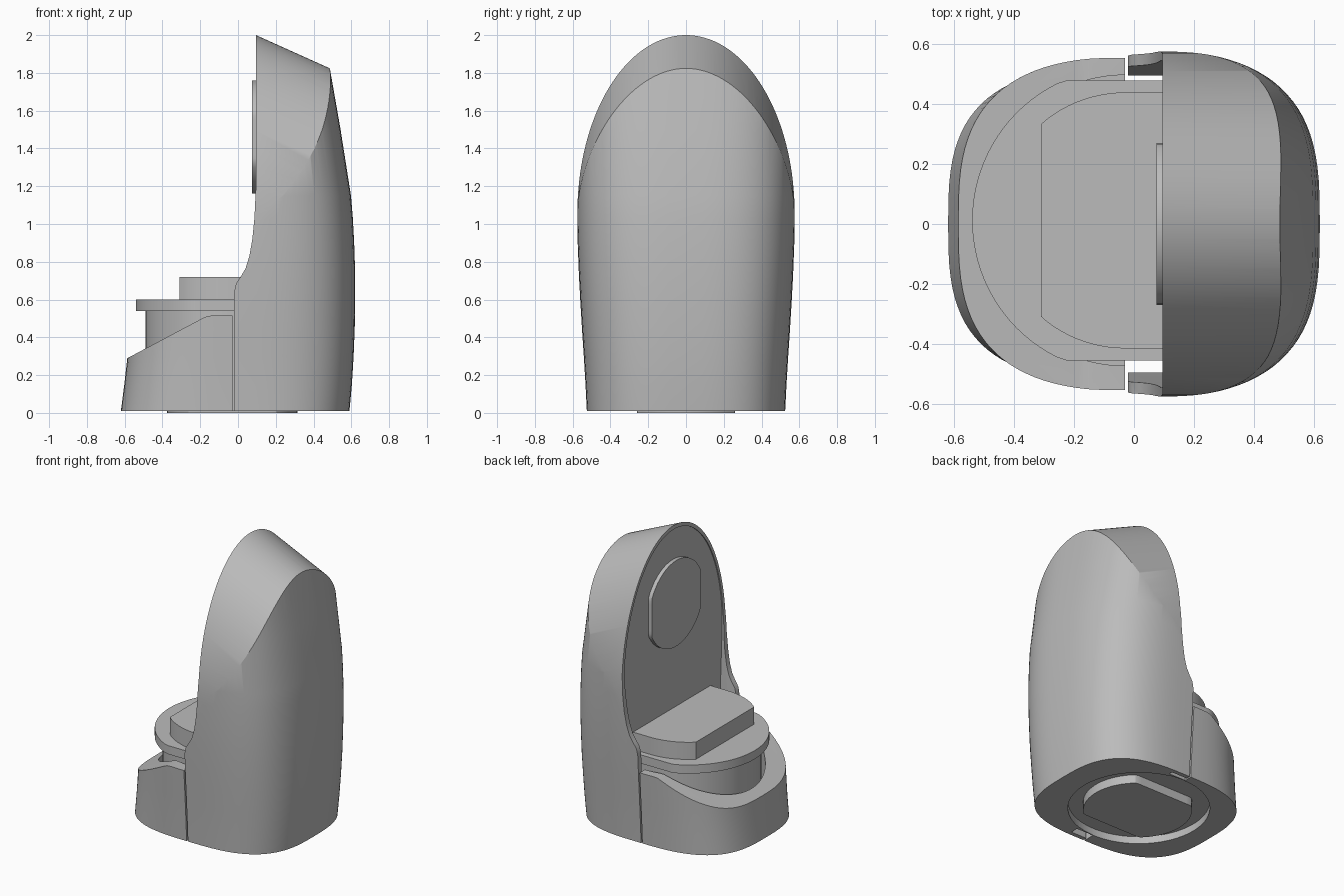
import bpy, bmesh, math
from mathutils import Vector

if "Cube" in bpy.data.objects:
    bpy.data.objects.remove(bpy.data.objects["Cube"], do_unlink=True)

grey = bpy.data.materials.new("plain_grey")
grey.use_nodes = True
COLOUR = (0.5, 0.5, 0.5, 1)
grey.diffuse_color = COLOUR
grey.node_tree.nodes["Principled BSDF"].inputs["Base Color"].default_value = COLOUR

CX, CY = -0.03, 0.012      # centre of the round pedestal


def make(name, rings):
    """Solid from a stack of closed rings with equal point counts."""
    bm = bmesh.new()
    vs = [[bm.verts.new(p) for p in ring] for ring in rings]
    n = len(vs[0])
    for a, b in zip(vs, vs[1:]):
        for i in range(n):
            j = (i + 1) % n
            bm.faces.new((a[i], a[j], b[j], b[i]))
    bm.faces.new(vs[0])
    bm.faces.new(vs[-1])
    bmesh.ops.recalc_face_normals(bm, faces=bm.faces)
    mesh = bpy.data.meshes.new(name)
    bm.to_mesh(mesh)
    bm.free()
    mesh.materials.append(grey)
    obj = bpy.data.objects.new(name, mesh)
    bpy.context.collection.objects.link(obj)
    return obj


def prism(name, points, axis, lo, hi, shear=0.0):
    """Extrude a 2D outline along x, y or z; shear drops z along x."""
    place = {"x": lambda a, b, c: (c, a, b - shear * c),
             "y": lambda a, b, c: (a, c, b),
             "z": lambda a, b, c: (a, b, c)}[axis]
    return make(name, [[place(a, b, c) for a, b in points] for c in (lo, hi)])


def boolean(obj, cutter, operation):
    """Apply a boolean and remove the cutter."""
    mod = obj.modifiers.new("cut", "BOOLEAN")
    mod.operation, mod.solver, mod.object = operation, "EXACT", cutter
    graph = bpy.context.evaluated_depsgraph_get()
    mesh = bpy.data.meshes.new_from_object(obj.evaluated_get(graph))
    obj.modifiers.clear()
    obj.data = mesh
    bpy.data.objects.remove(cutter, do_unlink=True)


def circle(r, cx=CX, cy=CY, xlim=9, ylim=9, xmin=-9, n=72):
    """Circle outline with optional flats."""
    pts = []
    for i in range(n):
        t = math.tau * (i + 0.5) / n
        x = max(xmin, min(xlim, cx + r * math.cos(t)))
        y = cy + max(-ylim, min(ylim, r * math.sin(t)))
        if not pts or (Vector(pts[-1]) - Vector((x, y))).length > 1e-5:
            pts.append((x, y))
    return pts


def d_shape(r, half, xend, xmin=-9, n=48):
    """Round towards -x, straight sides running to xend."""
    pts = [(xend, CY + half)]
    for i in range(n + 1):
        t = math.pi * (0.5 + i / n)
        x = max(xmin, CX + r * math.cos(t))
        pts.append((x, CY + max(-half, min(half, r * math.sin(t)))))
    return pts + [(xend, CY - half)]


def arch(w, h, foot, bottom, n=72):
    """Half-ellipse arch on straight legs, in y and z."""
    top = [(w * math.cos(math.pi * i / n), 1.1 + h * math.sin(math.pi * i / n))
           for i in range(n + 1)]
    return top + [(-foot, bottom), (foot, bottom)]


def body(name):
    """Drafted rounded-square column: z, left reach, right reach, half depth."""
    rows = [(0.01, 0.62, 0.59, 0.525), (0.15, 0.602, 0.603, 0.532),
            (0.3, 0.585, 0.612, 0.541), (0.45, 0.57, 0.618, 0.551),
            (0.6, 0.56, 0.62, 0.56), (0.75, 0.56, 0.62, 0.568),
            (0.9, 0.56, 0.615, 0.574), (1.03, 0.56, 0.608, 0.577),
            (1.15, 0.56, 0.598, 0.579), (1.5, 0.56, 0.543, 0.58),
            (1.82, 0.56, 0.487, 0.58), (2.2, 0.56, 0.42, 0.58)]
    n, rings = 96, []
    for z, left, right, depth in rows:
        ring = []
        for i in range(n):
            c, s = math.cos(math.tau * i / n), math.sin(math.tau * i / n)
            x = math.copysign(abs(c) ** (2 / 3), c) * (right if c > 0 else left)
            ring.append((x, math.copysign(abs(s) ** (2 / 3), s) * depth, z))
        rings.append(ring)
    return make(name, rings)


def underside_recess(obj):
    boolean(obj, prism("recess", circle(0.45), "z", -0.2, 0.06), "DIFFERENCE")


# Tall hood: column trimmed by a sloping arch, then by its front edge curve
shell = body("hood_shell")
SLOPE = 0.45
boolean(shell, prism("arch", arch(0.575, 0.9 + 0.095 * SLOPE, 0.575, -1),
                     "x", -1, 1, SLOPE), "INTERSECT")
edge = [(-0.02, -0.1), (-0.02, 0.64), (-0.01, 0.685), (0.015, 0.722),
        (0.04, 0.765), (0.06, 0.83), (0.076, 0.92), (0.087, 1.03),
        (0.095, 1.2), (0.095, 2.4), (1, 2.4), (1, -0.1)]
boolean(shell, prism("edge", edge, "y", -1, 1), "INTERSECT")
# Shallow open front leaving a thin rim
boolean(shell, prism("hollow", arch(0.546, 0.872, 0.49, -0.1), "x", -1, 0.102),
        "DIFFERENCE")
underside_recess(shell)

# Low front cup with a sloping rim
cup = body("front_cup")
rim = [(-1, -0.1), (-0.03, -0.1), (-0.03, 0.515), (-0.14, 0.515),
       (-0.165, 0.511), (-0.19, 0.5), (-0.585, 0.29), (-1, 0.07)]
boolean(cup, prism("rim", rim, "y", -1, 1), "INTERSECT")
boolean(cup, prism("well", circle(0.485), "z", 0.12, 1), "DIFFERENCE")
underside_recess(cup)

# Pedestal, tray and raised platform
pedestal = prism("pedestal", d_shape(0.46, 0.455, 0.12), "z", 0.012, 0.55)
underside_recess(pedestal)
tray = prism("tray", d_shape(0.51, 0.467, 0.11), "z", 0.54, 0.6)
platform = prism("platform", d_shape(0.427, 0.427, 0.11, xmin=-0.31), "z", 0.59, 0.72)

# Foot under the base and pad on the back panel
foot = prism("foot", circle(0.345, cy=0, ylim=0.26), "z", 0, 0.08)
pad = prism("wall_pad", circle(0.3, cx=0, cy=1.46, xmin=-0.27, xlim=0.27),
            "x", 0.075, 0.11)

# Smooth shading with sharp edges kept
bpy.ops.object.select_all(action="DESELECT")
for obj in (shell, cup, pedestal, tray, platform, foot, pad):
    obj.select_set(True)
    bpy.context.view_layer.objects.active = obj
bpy.ops.object.shade_smooth_by_angle(angle=math.radians(25))
